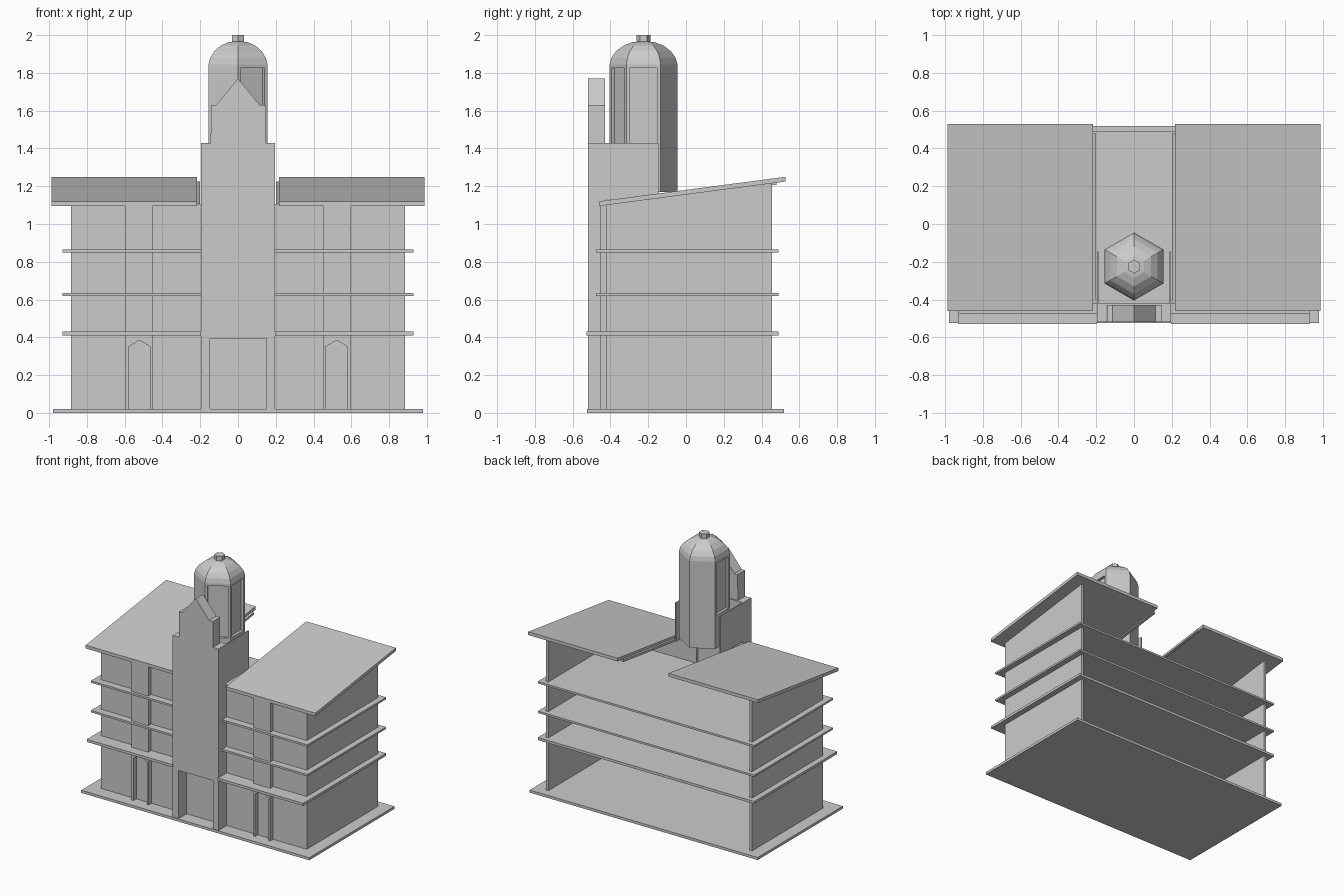
import bpy, bmesh, math

if "Cube" in bpy.data.objects:
    bpy.data.objects.remove(bpy.data.objects["Cube"])


def finish(name, bm):
    bmesh.ops.recalc_face_normals(bm, faces=bm.faces)
    me = bpy.data.meshes.new(name)
    bm.to_mesh(me)
    bm.free()
    ob = bpy.data.objects.new(name, me)
    bpy.context.scene.collection.objects.link(ob)
    return ob


def prism(name, pts, a, b, axis):
    """Extrude a closed outline from a to b along 'x' (pts = y,z) or 'y' (pts = x,z)."""
    bm = bmesh.new()
    place = (lambda p, t: (t, p[0], p[1])) if axis == 'x' else (lambda p, t: (p[0], t, p[1]))
    lo = [bm.verts.new(place(p, a)) for p in pts]
    hi = [bm.verts.new(place(p, b)) for p in pts]
    bm.faces.new(lo)
    bm.faces.new(hi[::-1])
    n = len(pts)
    for i in range(n):
        j = (i + 1) % n
        bm.faces.new((lo[i], hi[i], hi[j], lo[j]))
    return finish(name, bm)


def box(name, x0, x1, y0, y1, z0, z1):
    return prism(name, [(x0, z0), (x1, z0), (x1, z1), (x0, z1)], y0, y1, 'y')


# Base plate and open floor slabs
box("base_plate", -0.98, 0.98, -0.525, 0.52, 0, 0.02)
for i, (z0, z1) in enumerate([(0.41, 0.43), (0.62, 0.635), (0.85, 0.865)]):
    box(f"floor_slab_{i + 1}", -0.93, 0.93, -0.477, 0.49, z0, z1)

for side, s in (("left", -1), ("right", 1)):
    # Outer walls; the back stays open
    prism(f"{side}_side_wall", [(-0.42, 0.02), (0.455, 0.02), (0.455, 1.22), (-0.42, 1.105)],
          s * 0.885, s * 0.865, 'x')
    box(f"{side}_front_wall", *sorted((s * 0.885, s * 0.19)), -0.42, -0.40, 0.02, 1.105)
    # Ground floor ledge
    box(f"{side}_ledge", *sorted((s * 0.93, s * 0.195)), -0.528, -0.47, 0.41, 0.43)
    # Sloping roof and its inner trim
    prism(f"{side}_roof", [(-0.46, 1.095), (0.528, 1.225), (0.528, 1.25), (-0.46, 1.12)],
          s * 0.218, s * 0.987, 'x')
    prism(f"{side}_roof_trim", [(-0.42, 1.09), (0.48, 1.208), (0.48, 1.225), (-0.42, 1.107)],
          s * 0.2, s * 0.222, 'x')
    # Pilaster, split into jambs around the pointed side door
    box(f"{side}_pilaster", *sorted((s * 0.452, s * 0.597)), -0.455, -0.415, 0.43, 1.105)
    arch = [(0.45, 0.02), (0.464, 0.02), (0.464, 0.35), (0.522, 0.385), (0.58, 0.35),
            (0.58, 0.02), (0.595, 0.02), (0.595, 0.415), (0.45, 0.415)]
    prism(f"{side}_door_surround", [(s * x, z) for x, z in arch], -0.455, -0.415, 'y')
    # Tower side wing above the roof
    box(f"{side}_tower_wing", *sorted((s * 0.197, s * 0.187)), -0.43, -0.145, 1.13, 1.43)

# Tower front with entrance opening
portal = [(-0.197, 0.02), (-0.147, 0.02), (-0.147, 0.395), (0.15, 0.395), (0.15, 0.02),
          (0.197, 0.02), (0.197, 1.43), (-0.197, 1.43)]
prism("tower_front", portal, -0.52, -0.42, 'y')
box("entrance_back", -0.197, 0.197, -0.42, -0.40, 0.02, 0.41)

# Stepped gable on the tower
gable = [(-0.145, 1.43), (0.148, 1.43), (0.148, 1.63), (0.115, 1.63), (0, 1.77),
         (-0.115, 1.63), (-0.142, 1.63)]
prism("tower_gable", gable, -0.52, -0.43, 'y')

# Hexagonal drum, dome and finial
bm = bmesh.new()
profile = [(0.18, 1.17), (0.18, 1.405), (0.18, 1.845), (0.17, 1.88), (0.145, 1.915),
           (0.105, 1.945), (0.06, 1.962), (0.037, 1.965), (0.037, 2.0)]
rings = []
for r, z in profile:
    rings.append([bm.verts.new((r * math.cos(math.radians(60 * k - 90)),
                                -0.225 + r * math.sin(math.radians(60 * k - 90)), z))
                  for k in range(6)])
panels = []
for i in range(len(rings) - 1):
    for k in range(6):
        j = (k + 1) % 6
        f = bm.faces.new((rings[i][k], rings[i][j], rings[i + 1][j], rings[i + 1][k]))
        if i == 1 and k in (0, 1, 4):
            panels.append(f)
bm.faces.new(rings[-1])
bm.normal_update()
# Recessed window panels
bmesh.ops.inset_individual(bm, faces=panels, thickness=0.027, depth=0)
bmesh.ops.inset_individual(bm, faces=panels, thickness=0.0005, depth=-0.02)
finish("hexagonal_dome_tower", bm)
